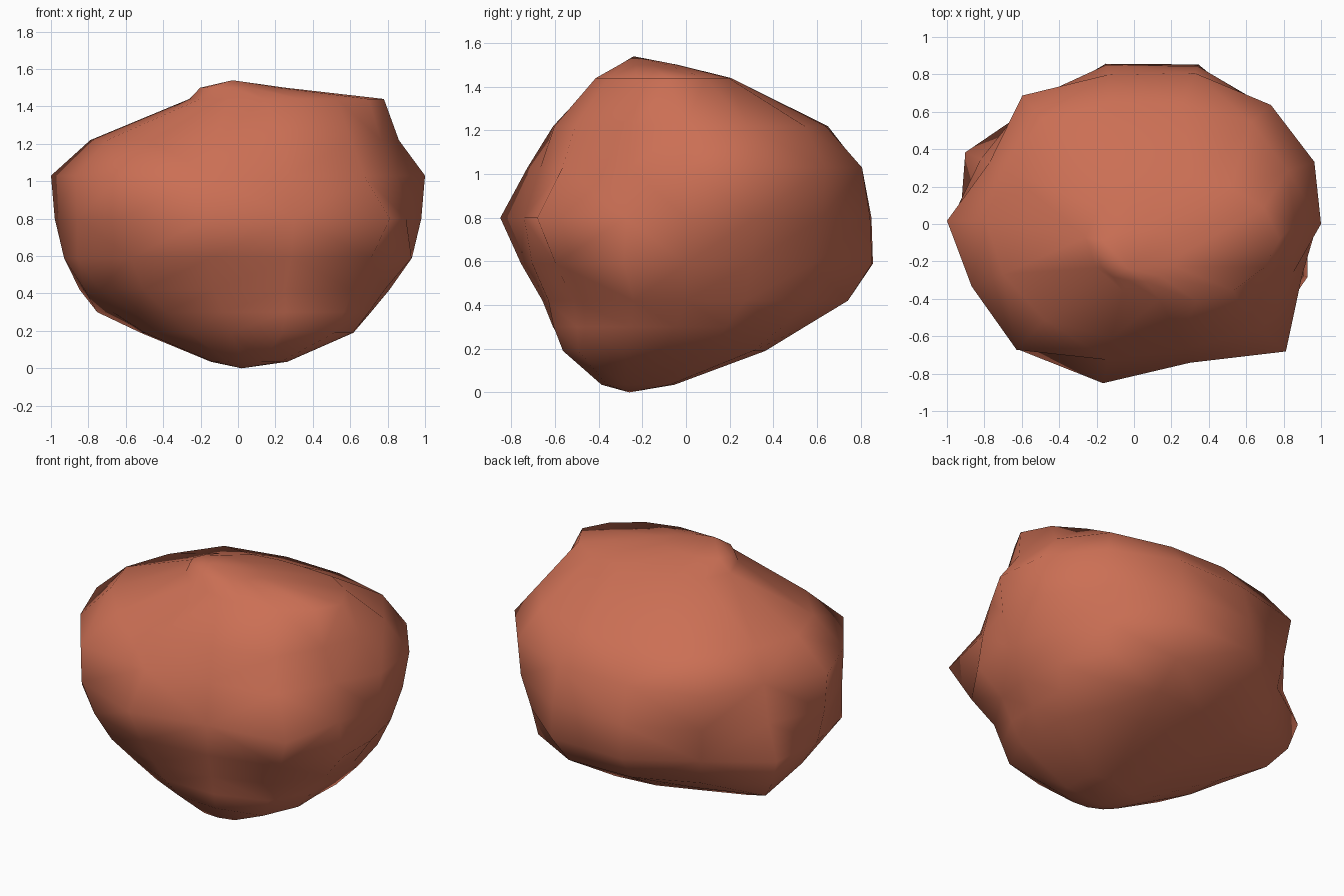
import bpy, bmesh, math

# Azimuths of the boulder's vertical ridges (degrees, 0 = +x)
AZIMUTHS = [0, 19, 41, 68, 100, 131, 157, 179, 201, 227, 259, 292, 320, 343]

# Horizontal sections: height, centre x, centre y, radius along each ridge
SECTIONS = [
    (0.19, 0.05, -0.10, [.56, .60, .62, .50, .44, .46, .62, .55, .50, .46, .45, .50, .61, .59]),
    (0.30, 0.03, -0.05, [.68, .72, .75, .64, .58, .62, .85, .70, .62, .60, .57, .60, .70, .70]),
    (0.42, 0.00, 0.00, [.81, .83, .85, .80, .74, .75, .92, .82, .79, .74, .67, .68, .80, .82]),
    (0.59, 0.00, 0.00, [.93, .91, .89, .92, .87, .83, .98, .93, .92, .84, .77, .76, .93, .97]),
    (0.80, 0.00, 0.00, [.98, .98, .95, .91, .863, .87, .89, .98, .92, .915, .867, .80, 1.06, .94]),
    (1.03, 0.00, 0.00, [1.0, 1.02, .97, .87, .81, .91, .84, 1.0, .93, .92, .74, .72, .88, .89]),
    (1.22, 0.00, 0.00, [.86, .87, .83, .69, .66, .75, .75, .79, .75, .70, .62, .65, .79, .80]),
    (1.44, 0.20, -0.08, [.58, .52, .42, .31, .29, .34, .42, .46, .43, .38, .33, .36, .43, .52]),
]


def ring(bm, z, cx, cy, radii, scale=1.0):
    return [bm.verts.new((cx + r * scale * math.cos(math.radians(a)),
                          cy + r * scale * math.sin(math.radians(a)), z))
            for a, r in zip(AZIMUTHS, radii)]


bm = bmesh.new()
# Body, with rounded-over caps derived from the end sections
rings = [ring(bm, 0.035, 0.06, -0.22, SECTIONS[0][3], 0.36)]
rings += [ring(bm, *s) for s in SECTIONS]
rings.append(ring(bm, 1.50, 0.0, -0.16, SECTIONS[-1][3], 0.44))
n = len(AZIMUTHS)
for low, high in zip(rings, rings[1:]):
    for i in range(n):
        j = (i + 1) % n
        bm.faces.new((low[i], low[j], high[j], high[i]))

# Lowest and highest points
bottom = bm.verts.new((0.02, -0.26, 0.0))
top = bm.verts.new((-0.03, -0.24, 1.54))
for i in range(n):
    j = (i + 1) % n
    bm.faces.new((bottom, rings[0][j], rings[0][i]))
    bm.faces.new((top, rings[-1][i], rings[-1][j]))

bmesh.ops.triangulate(bm, faces=bm.faces[:], quad_method='SHORT_EDGE')
bmesh.ops.recalc_face_normals(bm, faces=bm.faces[:])
for f in bm.faces:
    f.smooth = True
mesh = bpy.data.meshes.new("boulder")
bm.to_mesh(mesh)
bm.free()

# Single terracotta colour
mat = bpy.data.materials.new("terracotta stone")
mat.diffuse_color = (0.60, 0.16, 0.09, 1.0)
mesh.materials.append(mat)
boulder = bpy.data.objects.new("boulder", mesh)
bpy.context.collection.objects.link(boulder)
